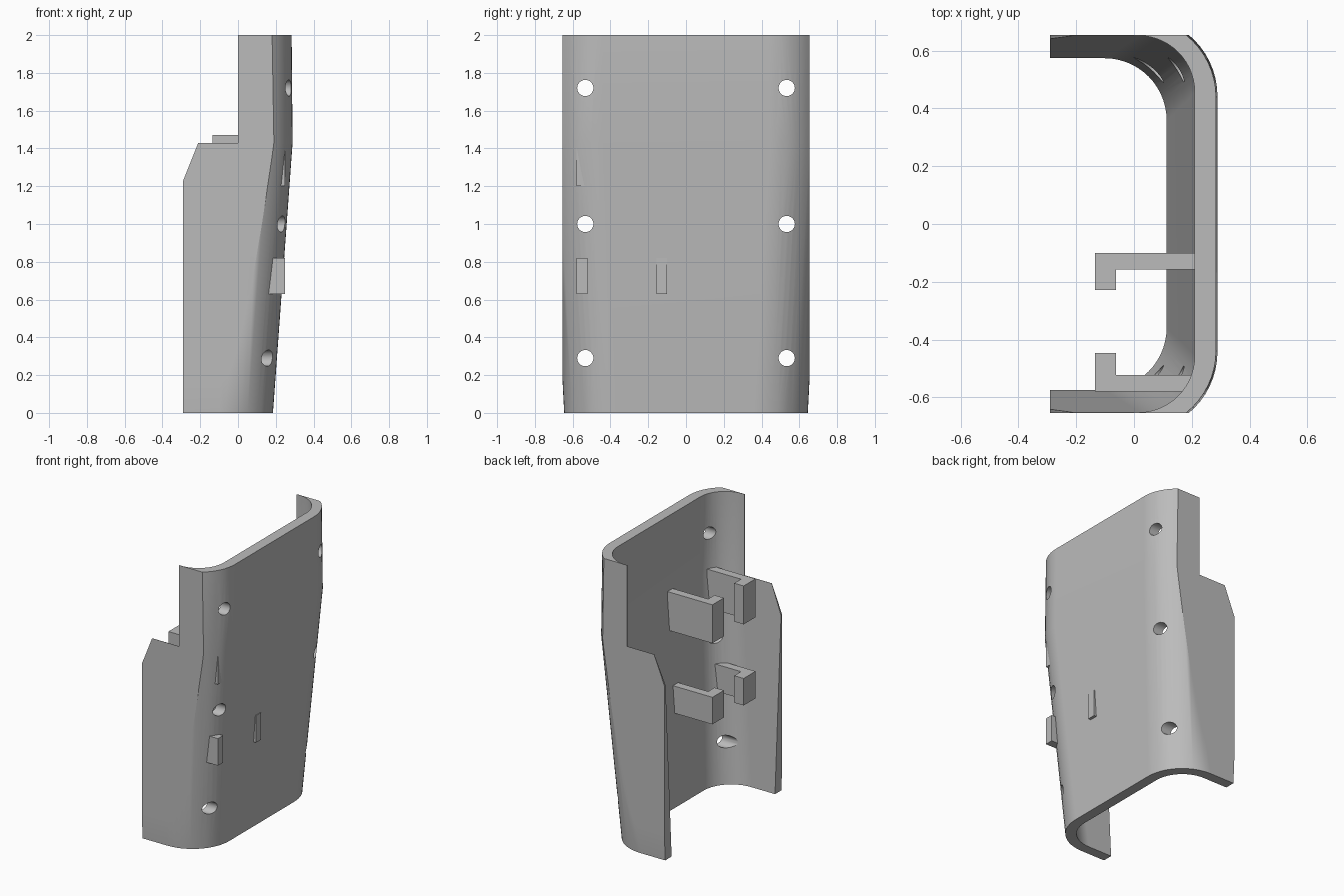
import bpy, bmesh, math

old = bpy.data.objects.get("Cube")
if old:
    bpy.data.objects.remove(old, do_unlink=True)

grey = bpy.data.materials.new("light grey")
grey.use_nodes = True
colour = (0.5, 0.5, 0.5, 1)
grey.diffuse_color = colour
grey.node_tree.nodes["Principled BSDF"].inputs["Base Color"].default_value = colour


def make_object(name, bm):
    bmesh.ops.recalc_face_normals(bm, faces=bm.faces[:])
    mesh = bpy.data.meshes.new(name)
    bm.to_mesh(mesh)
    bm.free()
    mesh.materials.append(grey)
    obj = bpy.data.objects.new(name, mesh)
    bpy.context.collection.objects.link(obj)
    return obj


def loft(name, sections):
    """Solid through closed rings that all have the same number of points."""
    bm = bmesh.new()
    rings = [[bm.verts.new(p) for p in ring] for ring in sections]
    n = len(rings[0])
    for low, high in zip(rings, rings[1:]):
        for i in range(n):
            j = (i + 1) % n
            bm.faces.new((low[i], low[j], high[j], high[i]))
    bm.faces.new(rings[0][::-1])
    bm.faces.new(rings[-1])
    return make_object(name, bm)


def cut(target, cutter, operation):
    mod = target.modifiers.new(operation.lower(), "BOOLEAN")
    mod.operation, mod.object, mod.solver = operation, cutter, "EXACT"
    cutter.hide_render = True
    bpy.context.view_layer.objects.active = target
    bpy.ops.object.modifier_apply(modifier=mod.name)
    bpy.data.objects.remove(cutter, do_unlink=True)


def u_line(x, half, radius, steps=14):
    """U outline open to -x, from the -y leg round to the +y leg."""
    arc = []
    for i in range(steps + 1):
        a = math.pi / 2 * i / steps
        arc.append((x - radius + radius * math.cos(a),
                    half - radius + radius * math.sin(a)))
    leg = [(-0.6, half)]
    near = [(px, -py) for px, py in leg + arc[::-1]]
    return near + arc + leg


# Flared shell: height, then x, half width and radius outside and inside
levels = [
    (0.0, (0.185, 0.645, 0.285), (0.113, 0.574, 0.215)),
    (1.43, (0.289, 0.718, 0.275), (0.214, 0.652, 0.195)),
    (2.0, (0.284, 0.714, 0.275), (0.210, 0.652, 0.195)),
]
sections = []
for z, outer, inner in levels:
    outline = u_line(*outer) + u_line(*inner)[::-1]
    sections.append([(x, y, z) for x, y in outline])
shell = loft("shell", sections)

# Side outline with stepped, chamfered legs trims the shell
side = [(-0.29, -0.1), (0.5, -0.1), (0.5, 2.1), (0, 2.1),
        (0, 1.43), (-0.21, 1.43), (-0.29, 1.23)]
trim = loft("trim_helper", [[(x, y, z) for x, z in side] for y in (-0.654, 0.654)])
cut(shell, trim, "INTERSECT")

# Screw holes through the rounded corners
for y in (-0.533, 0.533):
    for z in (0.29, 1.0, 1.72):
        rings = []
        for x in (-0.1, 0.5):
            rings.append([(x, y + 0.043 * math.cos(math.tau * i / 24),
                           z + 0.043 * math.sin(math.tau * i / 24)) for i in range(24)])
        cut(shell, loft("hole_helper", rings), "DIFFERENCE")

bpy.ops.object.select_all(action="DESELECT")
shell.select_set(True)
bpy.context.view_layer.objects.active = shell
bpy.ops.object.shade_smooth_by_angle(angle=math.radians(25))
normals = shell.modifiers.new("even_normals", "WEIGHTED_NORMAL")
normals.keep_sharp = True


def hook(name, y0, y1, lip_y, z0, z1):
    """L-shaped clip whose arm runs through the back wall."""
    base, side_y = (y1, y0) if lip_y < y0 else (y0, y1)
    plan = [(0.25, base), (-0.135, base), (-0.135, lip_y),
            (-0.062, lip_y), (-0.062, side_y), (0.25, side_y)]
    return loft(name, [[(x, y, z) for x, y in plan] for z in (z0, z1)])


# Two pairs of facing hooks
for label, z0, z1 in (("lower", 0.63, 0.82), ("upper", 1.2, 1.47)):
    hook(label + "_middle_hook", -0.157, -0.1, -0.228, z0, z1)
    hook(label + "_side_hook", -0.58, -0.522, -0.447, z0, z1)
